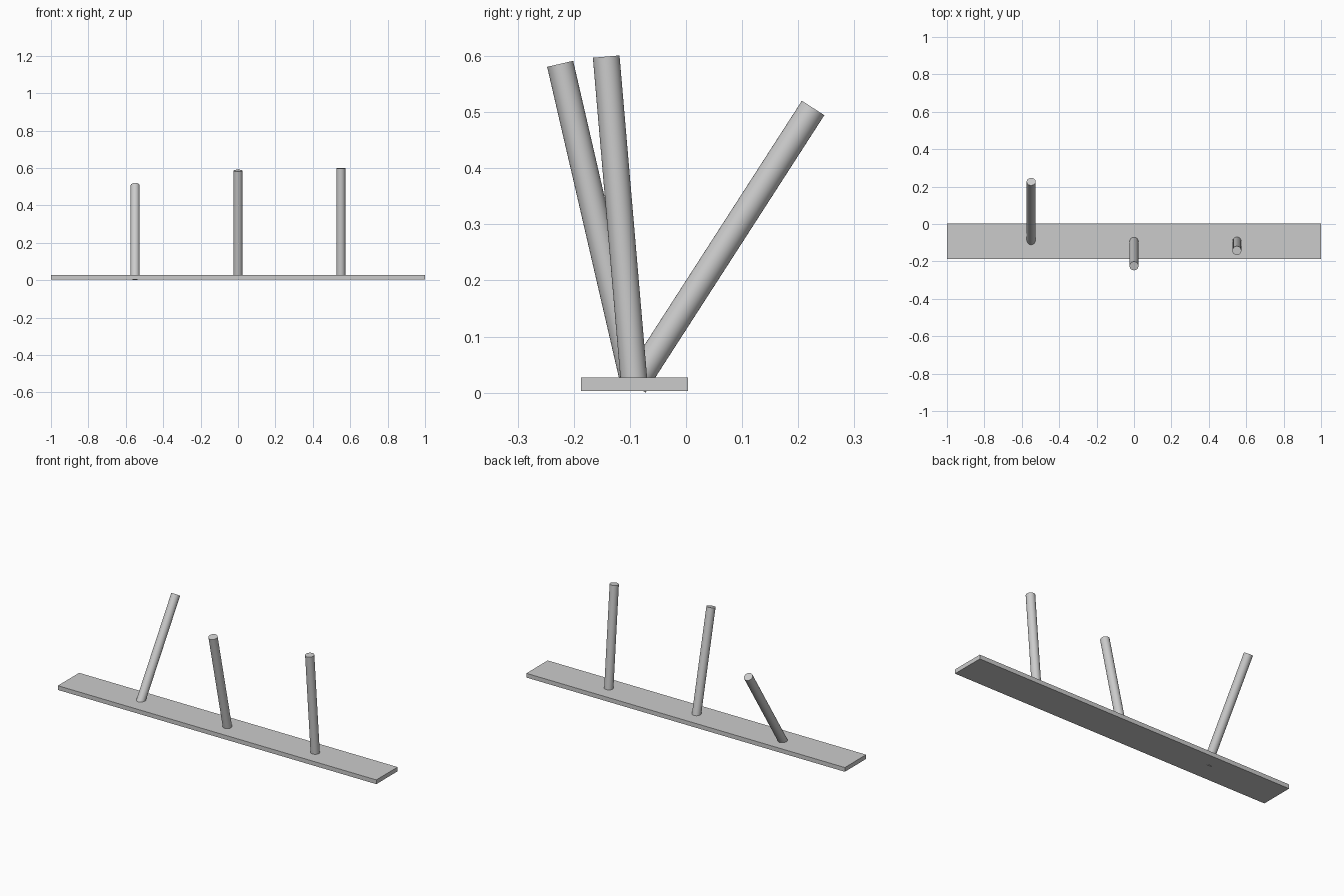
import bpy
import math
from mathutils import Vector

old = bpy.data.objects.get("Cube")
if old:
    bpy.data.objects.remove(old, do_unlink=True)

# Single grey material
grey = bpy.data.materials.new("plain_grey")
grey.use_nodes = True
GREY = (0.6, 0.6, 0.6, 1.0)
grey.diffuse_color = GREY
grey.node_tree.nodes["Principled BSDF"].inputs["Base Color"].default_value = GREY

PIVOT_Y, PIVOT_Z = -0.092, 0.013   # foot of every rod, inside the plate
ROD_RADIUS, ROD_LENGTH = 0.0238, 0.588


def add_rod(name, x, tilt_degrees):
    """Cylinder rising from the plate, tilted towards +y by the given angle."""
    tilt = math.radians(tilt_degrees)
    axis = Vector((0, math.sin(tilt), math.cos(tilt)))
    bpy.ops.mesh.primitive_cylinder_add(
        vertices=32, radius=ROD_RADIUS, depth=ROD_LENGTH,
        location=Vector((x, PIVOT_Y, PIVOT_Z)) + axis * ROD_LENGTH / 2,
        rotation=(-tilt, 0, 0))
    rod = bpy.context.object
    rod.name = name
    rod.data.materials.append(grey)
    bpy.ops.object.shade_smooth_by_angle(angle=math.radians(30))


# Long flat base plate
bpy.ops.mesh.primitive_cube_add(size=1, location=(0, -0.092, 0.015))
plate = bpy.context.object
plate.name = "base_plate"
plate.scale = (2.0, 0.191, 0.024)
bpy.ops.object.transform_apply(location=False, rotation=False, scale=True)
plate.data.materials.append(grey)

# Three lever rods at different tilts
for rod_name, rod_x, rod_tilt in (("right_rod", -0.55, 32.8),
                                  ("middle_rod", 0.0, -13.0),
                                  ("left_rod", 0.55, -4.9)):
    add_rod(rod_name, rod_x, rod_tilt)
